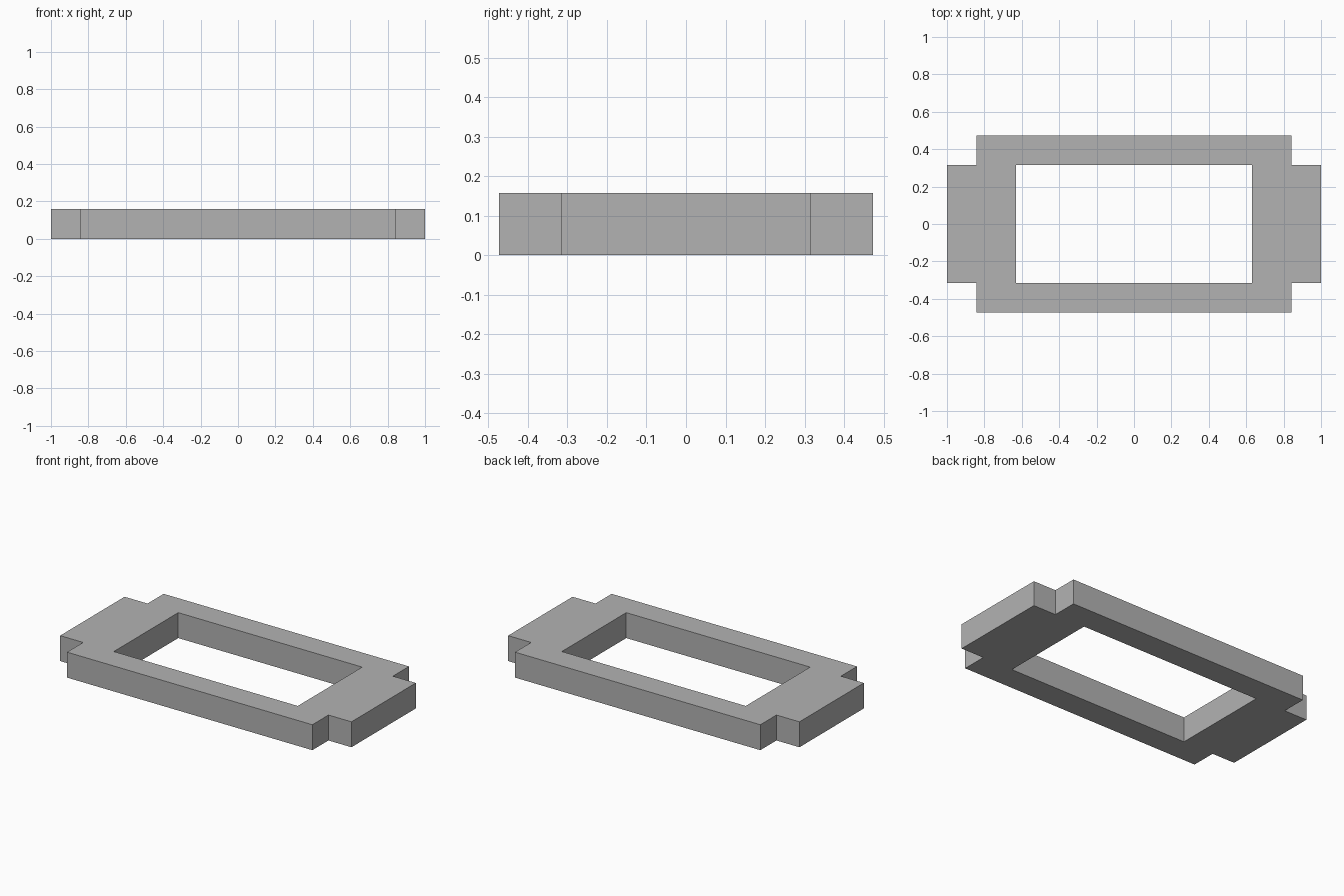
import bpy
import bmesh

cube = bpy.data.objects.get("Cube")
if cube:
    bpy.data.objects.remove(cube, do_unlink=True)

# Plain grey material
grey = bpy.data.materials.new("plain_grey")
grey.use_nodes = True
colour = (0.45, 0.45, 0.45, 1.0)
grey.diffuse_color = colour
grey.node_tree.nodes["Principled BSDF"].inputs["Base Color"].default_value = colour

# All sizes are multiples of one module
UNIT = 1 / 19
HEIGHT = 3 * UNIT
xs = [n * UNIT for n in (-19, -16, -12, 12, 16, 19)]
ys = [n * UNIT for n in (-9, -6, 6, 9)]


def is_open(col, row):
    """Notched corners and the central window."""
    corner = col in (0, 4) and row in (0, 2)
    window = col == 2 and row == 1
    return corner or window


# Flat frame outline laid out as cells, then raised to full height
bm = bmesh.new()
grid = [[bm.verts.new((x, y, 0)) for y in ys] for x in xs]
for col in range(len(xs) - 1):
    for row in range(len(ys) - 1):
        if not is_open(col, row):
            bm.faces.new((grid[col][row], grid[col + 1][row],
                          grid[col + 1][row + 1], grid[col][row + 1]))
bmesh.ops.delete(bm, geom=[v for v in bm.verts if not v.link_faces], context='VERTS')

raised = bmesh.ops.extrude_face_region(bm, geom=bm.faces[:], use_keep_orig=True)
top = [g for g in raised["geom"] if isinstance(g, bmesh.types.BMVert)]
bmesh.ops.translate(bm, verts=top, vec=(0, 0, HEIGHT))
bmesh.ops.recalc_face_normals(bm, faces=bm.faces[:])

mesh = bpy.data.meshes.new("notched_frame")
bm.to_mesh(mesh)
bm.free()
mesh.materials.append(grey)
frame = bpy.data.objects.new("notched_frame", mesh)
bpy.context.collection.objects.link(frame)
